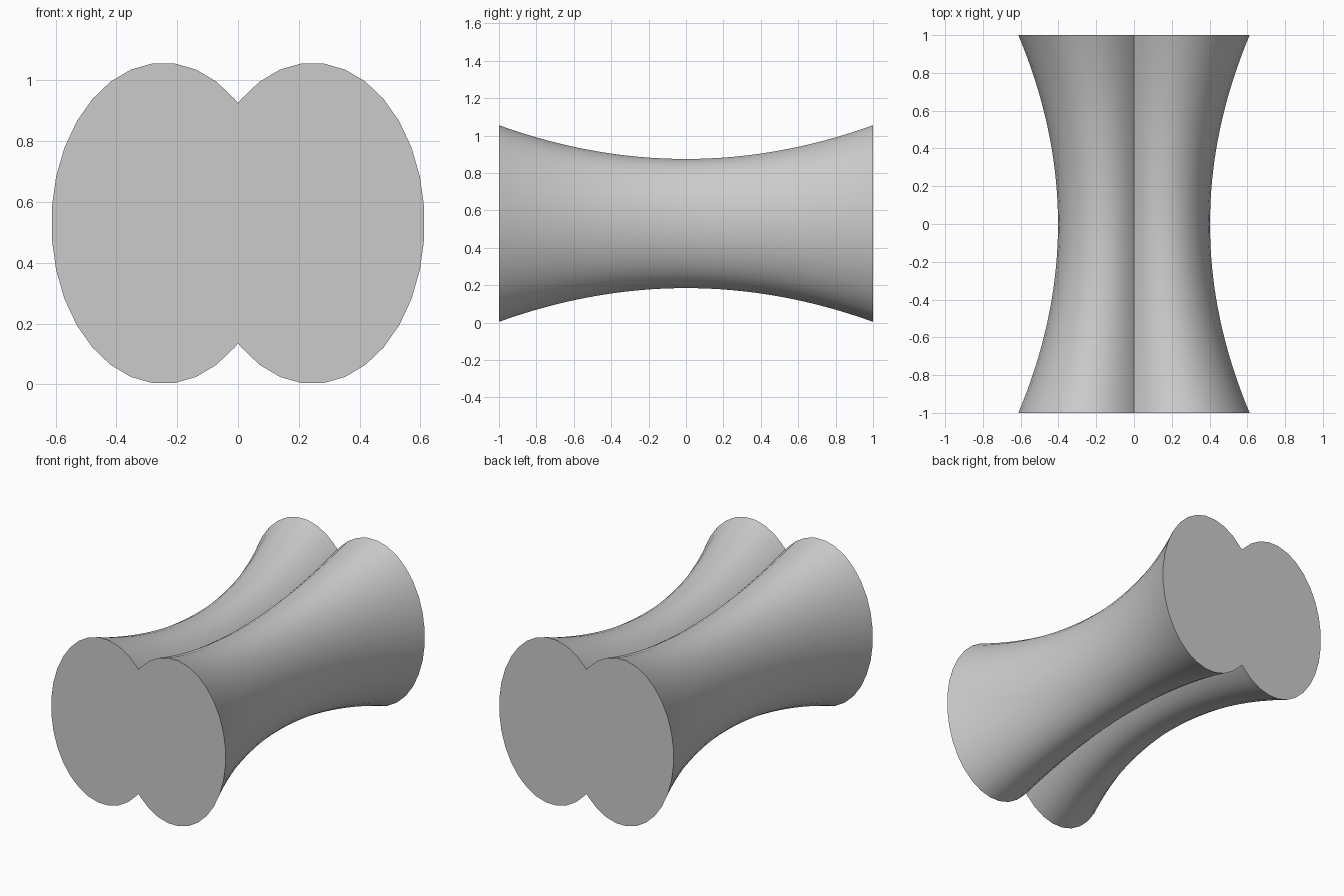
import bpy
import bmesh
import math

cube = bpy.data.objects.get("Cube")
if cube:
    bpy.data.objects.remove(cube, do_unlink=True)

LOBE_X, HALF_W, HALF_H, MID_Z = 0.245, 0.369, 0.528, 0.53
SIDES, RINGS, WAIST = 32, 32, 0.657

# One lobe's outline, from the lower crease round to the upper crease
crease = HALF_H * math.sqrt(1 - (LOBE_X / HALF_W) ** 2)
lobe = []
for i in range(SIDES):
    a = -math.pi + (i + 0.5) * 2 * math.pi / SIDES
    x = LOBE_X + HALF_W * math.cos(a)
    if x > 0.005:
        lobe.append((x, HALF_H * math.sin(a)))

# Both lobes joined at the creases
outline = [(0, -crease)] + lobe + [(0, crease)] + [(-x, z) for x, z in reversed(lobe)]

# Loft the outline along y, narrowing to the waist
bm = bmesh.new()
rings = []
for j in range(RINGS + 1):
    y = -1 + 2 * j / RINGS
    s = WAIST + (1 - WAIST) * y * y
    rings.append([bm.verts.new((x * s, y, MID_Z + z * s)) for x, z in outline])
n = len(outline)
for r0, r1 in zip(rings, rings[1:]):
    for k in range(n):
        m = (k + 1) % n
        bm.faces.new((r0[k], r0[m], r1[m], r1[k]))

# Flat ends
bm.faces.new(rings[0])
bm.faces.new(rings[-1])
bmesh.ops.recalc_face_normals(bm, faces=bm.faces)

mesh = bpy.data.meshes.new("waisted_double_lobe")
bm.to_mesh(mesh)
bm.free()
body = bpy.data.objects.new("waisted_double_lobe", mesh)
bpy.context.collection.objects.link(body)

# Plain grey
grey = bpy.data.materials.new("plain_grey")
grey.use_nodes = True
color = (0.6, 0.6, 0.6, 1)
grey.diffuse_color = color
grey.node_tree.nodes["Principled BSDF"].inputs["Base Color"].default_value = color
mesh.materials.append(grey)

# Smooth sides, sharp creases and rims
bpy.ops.object.select_all(action="DESELECT")
body.select_set(True)
bpy.context.view_layer.objects.active = body
bpy.ops.object.shade_smooth_by_angle(angle=math.radians(30))
